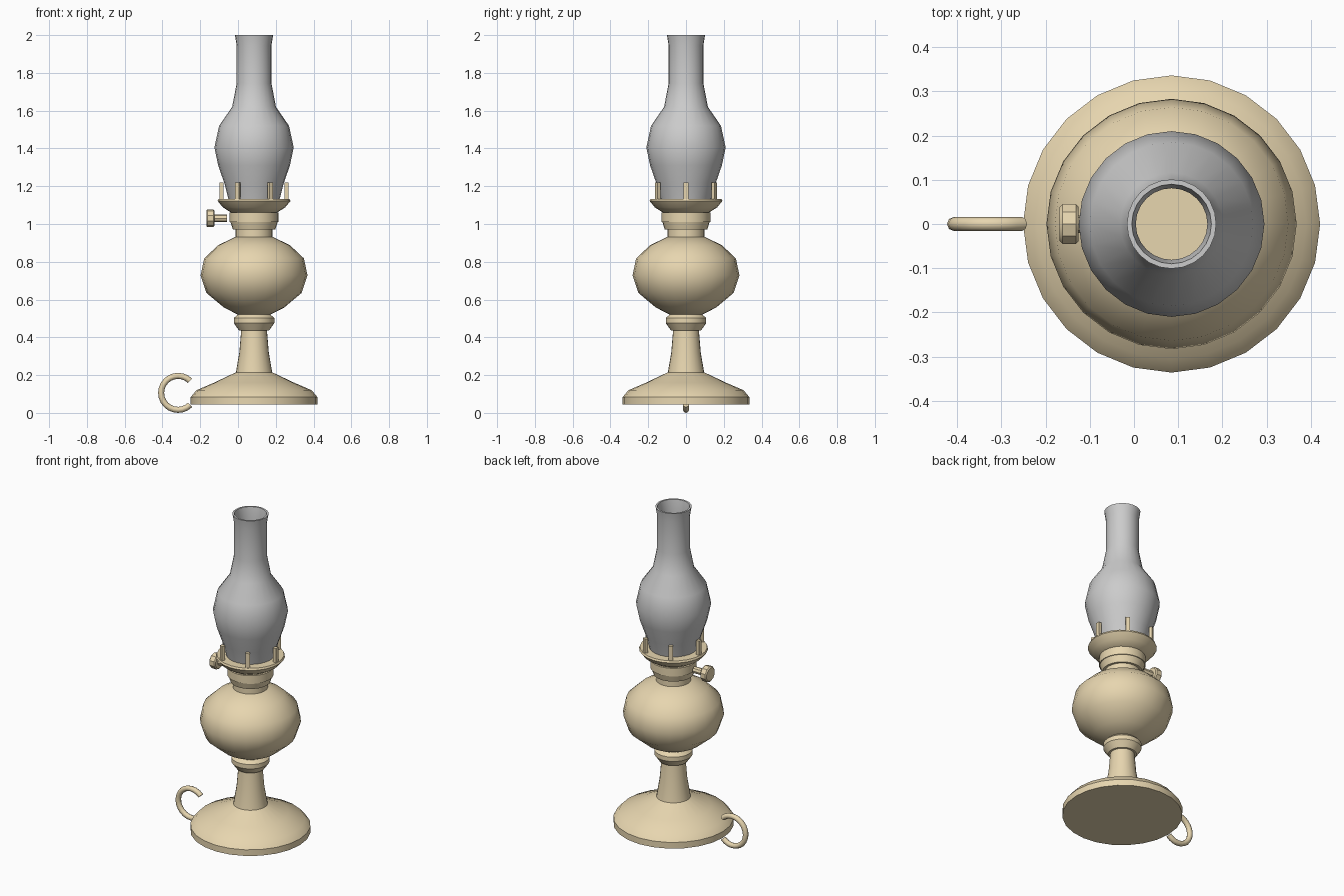
import bpy, bmesh, math
from mathutils import Matrix, Vector

if "Cube" in bpy.data.objects:
    bpy.data.objects.remove(bpy.data.objects["Cube"])

AXIS = Vector((0.085, 0, 0))
SIDES = 24

brass = bpy.data.materials.new("brass")
brass.diffuse_color = (0.8, 0.67, 0.43, 1)
brass.use_nodes = True
brass.node_tree.nodes["Principled BSDF"].inputs["Base Color"].default_value = brass.diffuse_color


def finish(bm, name, mat=brass, angle=35):
    bmesh.ops.recalc_face_normals(bm, faces=bm.faces)
    me = bpy.data.meshes.new(name)
    bm.to_mesh(me)
    bm.free()
    ob = bpy.data.objects.new(name, me)
    bpy.context.collection.objects.link(ob)
    if mat:
        me.materials.append(mat)
    bpy.ops.object.select_all(action='DESELECT')
    ob.select_set(True)
    bpy.context.view_layer.objects.active = ob
    bpy.ops.object.shade_smooth_by_angle(angle=math.radians(angle))
    return ob


def lathe(name, profile, mat=brass, closed=False):
    """Spin (radius, z) points round the lamp axis, capped or as a closed wall."""
    bm = bmesh.new()
    rings = []
    for r, z in profile:
        rings.append([bm.verts.new(AXIS + Vector((r * math.cos(a), r * math.sin(a), z)))
                      for a in (2 * math.pi * i / SIDES for i in range(SIDES))])
    pairs = list(zip(rings, rings[1:]))
    if closed:
        pairs.append((rings[-1], rings[0]))
    else:
        bm.faces.new(rings[0][::-1])
        bm.faces.new(rings[-1])
    for lo, hi in pairs:
        for i in range(SIDES):
            j = (i + 1) % SIDES
            bm.faces.new((lo[i], lo[j], hi[j], hi[i]))
    return finish(bm, name, mat)


# foot and stem
lathe("base_and_stem", [(.336, .045), (.336, .083), (.305, .12), (.212, .16),
                        (.096, .215), (.078, .32), (.068, .44)])
lathe("stem_collar", [(.08, .437), (.107, .475), (.107, .502), (.085, .522)])

# oil reservoir
lathe("oil_bowl", [(.085, .52), (.16, .558), (.252, .635), (.283, .728),
                   (.264, .818), (.19, .888), (.098, .932)])

# burner
lathe("burner_neck", [(.098, .925), (.098, .975)])
lathe("burner_collar", [(.112, .97), (.125, 1.01), (.13, 1.01), (.13, 1.06)])
lathe("chimney_gallery", [(.113, 1.055), (.165, 1.088), (.193, 1.122), (.188, 1.133)])

# chimney: outer wall up, inner wall down
outer = [(.135, 1.13), (.157, 1.215), (.19, 1.31), (.21, 1.405), (.185, 1.52),
         (.116, 1.62), (.092, 1.745), (.092, 1.945), (.101, 2.0)]
inner = [(r - .011, z) for r, z in reversed(outer)]
lathe("glass_chimney", outer + inner, None, closed=True)

# prongs round the chimney
bm = bmesh.new()
for i in range(6):
    bmesh.ops.create_cube(bm, size=1, matrix=Matrix.Translation(AXIS)
                          @ Matrix.Rotation(math.radians(60 * i), 4, 'Z')
                          @ Matrix.Translation((.172, 0, 1.17))
                          @ Matrix.Diagonal((.02, .024, .1, 1)))
finish(bm, "chimney_prongs")


def rod(name, x0, x1, r, sides, bevel=0):
    bm = bmesh.new()
    m = Matrix.Translation(((x0 + x1) / 2, 0, 1.03)) @ Matrix.Rotation(math.pi / 2, 4, 'Y') \
        @ Matrix.Rotation(math.pi / 2, 4, 'Z')
    bmesh.ops.create_cone(bm, cap_ends=True, segments=sides, radius1=r, radius2=r,
                          depth=x1 - x0, matrix=m)
    if bevel:
        rims = [e for e in bm.edges if abs(e.verts[0].co.x - e.verts[1].co.x) < 1e-5]
        bmesh.ops.bevel(bm, geom=rims, offset=bevel, segments=1, affect='EDGES')
    finish(bm, name)


# wick adjuster
rod("wick_stem", -.13, -.057, .02, 8)
rod("wick_knob", -.168, -.125, .047, 10, .006)

# open finger ring beside the foot
bm = bmesh.new()
rings = []
for i in range(19):
    a = math.radians(45 + 270 * i / 18)
    ring = []
    for k in range(8):
        t = 2 * math.pi * k / 8
        rr = .09 + .016 * math.cos(t)
        ring.append(bm.verts.new((-.317 + rr * math.cos(a), .016 * math.sin(t),
                                  .106 + rr * math.sin(a))))
    rings.append(ring)
for p, q in zip(rings, rings[1:]):
    for k in range(8):
        n = (k + 1) % 8
        bm.faces.new((p[k], p[n], q[n], q[k]))
bm.faces.new(rings[0])
bm.faces.new(rings[-1])
finish(bm, "finger_ring", angle=50)
